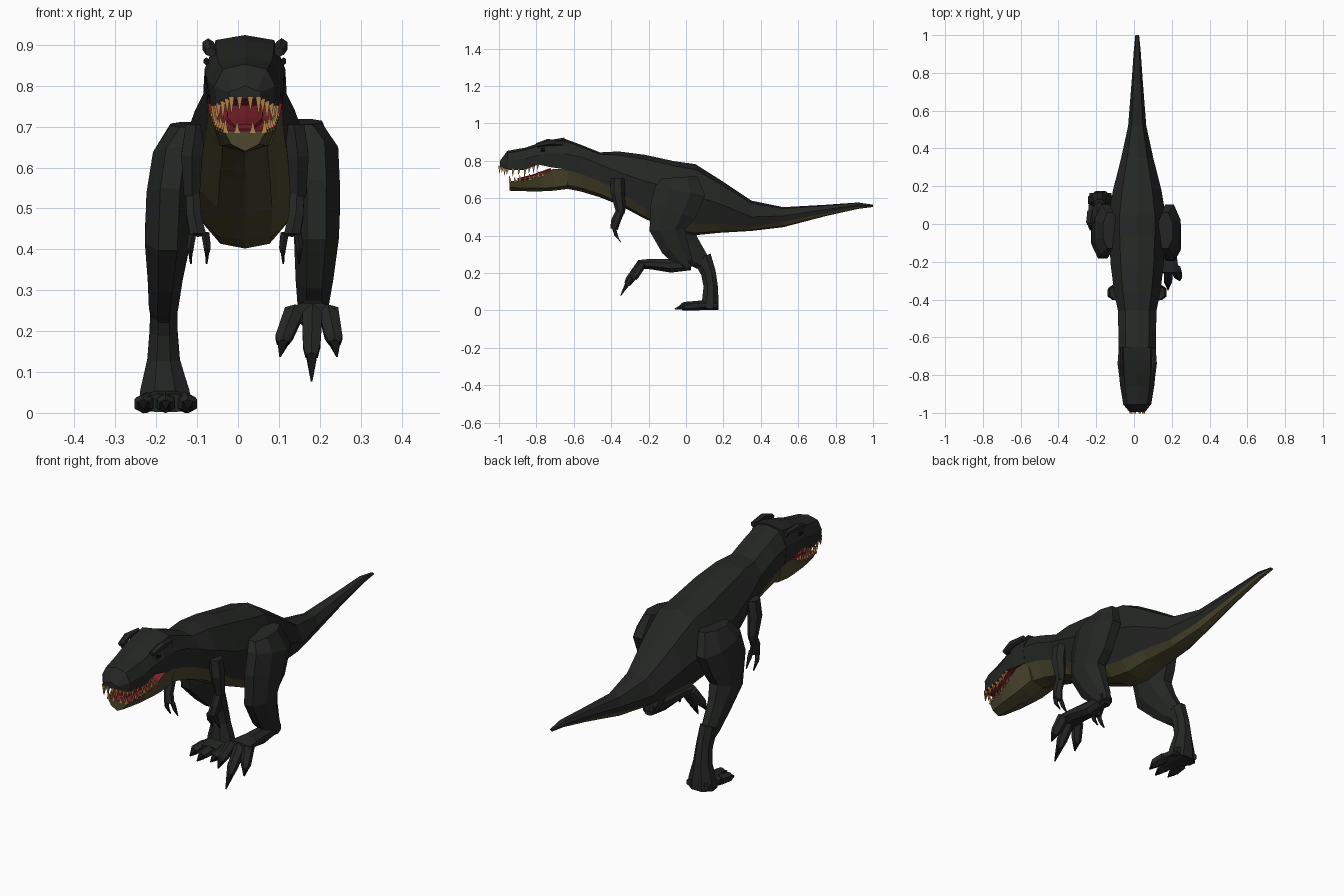
import bpy, bmesh, math
from mathutils import Vector

CX = 0.017  # body centreline


def material(name, rgb):
    m = bpy.data.materials.new(name)
    m.diffuse_color = (*rgb, 1)
    return m


HIDE = material("hide", (0.018, 0.020, 0.018))
BELLY = material("belly", (0.075, 0.064, 0.028))
FLESH = material("flesh", (0.20, 0.015, 0.025))
TOOTH = material("tooth", (0.45, 0.22, 0.07))
CLAW = material("claw", (0.006, 0.006, 0.006))


def loft(name, rings, mats, special=()):
    """Skin closed rings; segments listed in special take the second material."""
    bm = bmesh.new()
    vs = [[bm.verts.new(p) for p in r] for r in rings]
    n = len(rings[0])
    for a, b in zip(vs, vs[1:]):
        for j in range(n):
            k = (j + 1) % n
            f = bm.faces.new((a[j], a[k], b[k], b[j]))
            f.material_index = 1 if j in special else 0
    bm.faces.new(vs[0])
    bm.faces.new(vs[-1])
    bmesh.ops.recalc_face_normals(bm, faces=bm.faces)
    me = bpy.data.meshes.new(name)
    bm.to_mesh(me)
    bm.free()
    for m in mats:
        me.materials.append(m)
    ob = bpy.data.objects.new(name, me)
    bpy.context.collection.objects.link(ob)
    return ob


def mirrored(y, half):
    other = [(-x, z) for x, z in reversed(half) if x > 0]
    return [Vector((CX + x, y, z)) for x, z in half + other]


def limb(name, pts, mat=HIDE, sides=8):
    """Tube through (x, y, z, half width in x, half depth) points."""
    rings = []
    k = 1 / math.cos(math.pi / sides)
    for i, (x, y, z, rx, rn) in enumerate(pts):
        a, b = pts[max(i - 1, 0)], pts[min(i + 1, len(pts) - 1)]
        t = Vector((0, b[1] - a[1], b[2] - a[2])).normalized()
        nrm = Vector((0, -t.z, t.y))
        ring = []
        for s in range(sides):
            ang = 2 * math.pi * (s + 0.5) / sides
            ring.append(Vector((x, y, z)) + Vector((rx * k * math.cos(ang), 0, 0))
                        + nrm * rn * k * math.sin(ang))
        rings.append(ring)
    return loft(name, rings, [mat])


def digit(name, base, mid, tip, r):
    """Toe or finger with a pointed claw."""
    m2 = [m + (t - m) * 0.3 for m, t in zip(mid, tip)]
    limb(name, [(*base, r, r * .9), (*mid, r * .85, r * .8), (*m2, r * .6, r * .6)], HIDE, 6)
    limb(name + "_claw", [(*m2, r * .5, r * .5), (*tip, .002, .002)], CLAW, 4)


# Torso, neck and tail: y, top, half width, widest z, belly half width, belly edge z, bottom
body = [(-.66, .922, .098, .84, .090, .755, .655), (-.56, .885, .100, .82, .092, .73, .635),
        (-.46, .845, .102, .78, .094, .69, .605), (-.36, .850, .122, .74, .102, .64, .565),
        (-.22, .832, .140, .69, .110, .545, .490), (-.06, .797, .150, .65, .108, .475, .420),
        (.05, .782, .150, .61, .100, .460, .402), (.18, .700, .128, .57, .085, .460, .415),
        (.35, .587, .085, .50, .060, .450, .425), (.52, .552, .048, .505, .038, .475, .445),
        (.75, .565, .030, .54, .022, .52, .505), (.92, .577, .018, .563, .014, .555, .543),
        (1.0, .565, .010, .56, .007, .557, .553)]
rings = []
for y, top, w, mid, bw, bz, bot in body:
    rings.append(mirrored(y, [(0, top), (w * .62, top - .17 * (top - mid)), (w, mid), (bw, bz),
                              (bw * .6, bot + .2 * (bz - bot)), (0, bot)]))
loft("body_and_tail", rings, [HIDE, BELLY], (3, 4, 5, 6))

# Upper skull: y, top, half width, widest z, lip half width, lip z
skull = [(-.995, .800, .040, .785, .036, .768), (-.955, .853, .074, .80, .070, .752),
         (-.86, .870, .090, .81, .084, .752), (-.79, .893, .097, .83, .090, .780),
         (-.72, .912, .099, .84, .092, .765), (-.65, .924, .099, .84, .092, .755)]
loft("skull", [mirrored(y, [(0, t), (w * .72, t - .012), (w, m), (lw, lz)])
               for y, t, w, m, lw, lz in skull], [HIDE, FLESH], (3,))

# Lower jaw: y, lip z, lip half width, bottom half width, bottom z
jaw = [(-.945, .690, .052, .034, .645), (-.85, .700, .074, .050, .642),
       (-.77, .725, .086, .058, .642), (-.71, .757, .091, .064, .645), (-.63, .757, .091, .066, .655)]
loft("lower_jaw", [mirrored(y, [(lw, lz), (bw, b + .012), (0, b - .005)])
                   for y, lz, lw, bw, b in jaw], [BELLY, FLESH], (4,))

# Tongue
limb("tongue", [(CX, -.90, .700, .025, .006), (CX, -.82, .715, .042, .010),
                (CX, -.72, .748, .045, .012)], FLESH, 6)


def lip_point(path, f):
    f *= len(path) - 1
    i = min(int(f), len(path) - 2)
    return Vector(path[i]).lerp(Vector(path[i + 1]), f - i)


def tooth(name, p, length):
    limb(name, [(p.x, p.y, p.z, .007, .007), (p.x, p.y - .004, p.z + length, .001, .001)], TOOTH, 4)


# Teeth along both lips
upper_lip = [(w * .92, y, z + .005) for y, _, _, _, w, z in skull[:4]]
lower_lip = [(w * .92, y + .005, z - .005) for y, z, w, _, _ in jaw[:3]]
for label, path, n, length in (("upper", upper_lip, 10, -.042), ("lower", lower_lip, 8, .034)):
    for i in range(n):
        p = lip_point(path, i / (n - 1))
        for s in (-1, 1):
            tooth(f"{label}_tooth", Vector((CX + s * p.x, p.y, p.z)), length * (1 - .25 * (i % 2)))
    front = path[0]
    for s in (-.4, .4):
        tooth(f"{label}_front_tooth", Vector((CX + s * front[0], front[1], front[2])), length * .8)

# Brow ridges, eyes and arms on both sides
for s in (-1, 1):
    limb("brow_ridge", [(CX + s * .084, -.80, .882, .012, .010), (CX + s * .090, -.74, .898, .014, .016),
                        (CX + s * .088, -.66, .895, .010, .012)], HIDE, 6)
    limb("eye", [(CX + s * .094, -.775, .86, .006, .008), (CX + s * .095, -.755, .86, .006, .008)], CLAW, 6)
    limb("upper_arm", [(CX + s * .120, -.365, .705, .025, .032), (CX + s * .130, -.365, .63, .026, .033),
                       (CX + s * .130, -.350, .54, .020, .024), (CX + s * .128, -.350, .515, .015, .018)], HIDE, 6)
    limb("forearm", [(CX + s * .128, -.345, .545, .017, .020), (CX + s * .125, -.375, .48, .018, .022),
                     (CX + s * .115, -.385, .435, .020, .018)], HIDE, 6)
    for dx in (-.016, .016):
        x = CX + s * .113 + dx
        digit("finger", (x, -.385, .44), (x + dx * .3, -.375, .405), (x + dx * .2, -.35, .365), .010)

# Raised leg
limb("raised_thigh_and_shin", [
    (.165, -.035, .712, .040, .095), (.188, -.03, .640, .057, .135), (.192, -.07, .53, .058, .125),
    (.192, -.10, .43, .055, .095), (.187, -.06, .34, .046, .075), (.183, -.005, .255, .036, .045),
    (.183, .015, .225, .028, .025)])
limb("raised_metatarsal", [
    (.183, .025, .245, .030, .030), (.183, -.08, .238, .035, .036), (.183, -.19, .248, .046, .028),
    (.180, -.255, .245, .058, .024)])
for x0, x1, y1, z1, y2, z2 in ((.140, .113, -.275, .185, -.30, .138),
                               (.182, .180, -.300, .165, -.35, .078),
                               (.220, .234, -.275, .185, -.30, .138)):
    digit("raised_toe", (x0, -.235, .252), (x1, y1, z1), (x1 + (x1 - .18) * .15, y2, z2), .025)

# Standing leg
limb("standing_thigh_and_shin", [
    (-.125, -.035, .705, .040, .095), (-.152, -.03, .630, .056, .135), (-.166, -.06, .53, .058, .125),
    (-.172, -.06, .43, .056, .100), (-.178, .005, .345, .043, .072), (-.182, .07, .27, .036, .052),
    (-.182, .10, .235, .030, .030)])
limb("standing_metatarsal", [
    (-.182, .085, .285, .033, .050), (-.182, .120, .20, .034, .040), (-.182, .132, .13, .040, .038),
    (-.179, .130, .055, .060, .044), (-.177, .125, .008, .066, .048)])
limb("standing_foot_pad", [
    (-.177, .165, .026, .058, .024), (-.177, .08, .028, .064, .026), (-.177, .03, .024, .060, .022)])
for x0, x1, y1, y2 in ((-.130, -.122, .01, -.035), (-.177, -.177, -.01, -.06), (-.222, -.232, .01, -.035)):
    digit("standing_toe", (x0, .07, .026), (x1, y1, .022), (x1, y2, .008), .025)
